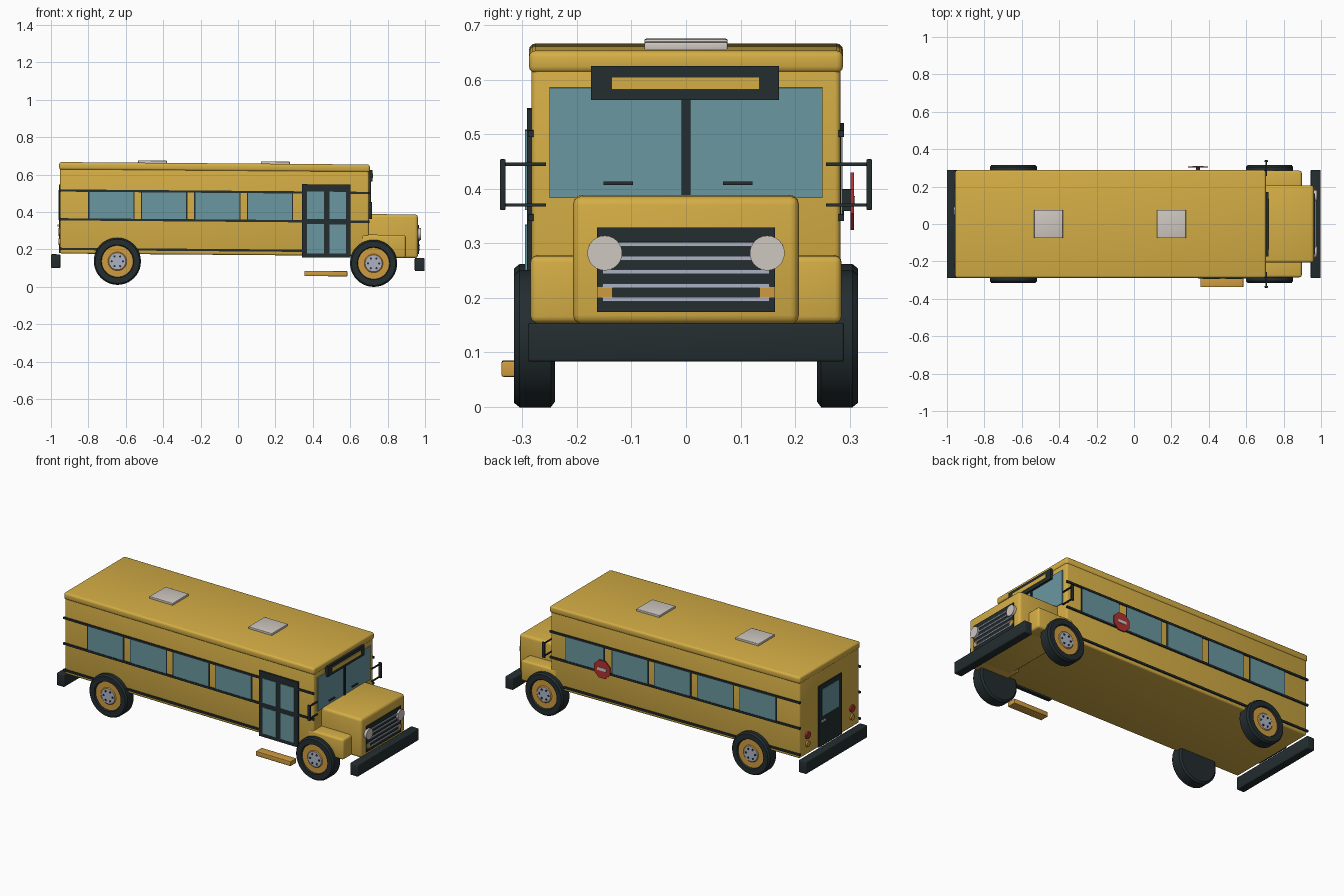
import bpy, bmesh, math
from mathutils import Matrix

if "Cube" in bpy.data.objects:
    bpy.data.objects.remove(bpy.data.objects["Cube"])


def material(name, r, g, b):
    m = bpy.data.materials.new(name)
    m.diffuse_color = (r, g, b, 1)
    m.use_nodes = True
    m.node_tree.nodes["Principled BSDF"].inputs["Base Color"].default_value = m.diffuse_color
    return m


YELLOW = material("bus yellow", .66, .42, .06)
BLACK = material("soft black", .017, .026, .029)
GLASS = material("blue glass", .144, .31, .35)
ORANGE = material("amber", .62, .33, .05)
CREAM = material("pale cream", .62, .57, .53)
SILVER = material("silver", .42, .45, .55)
RED = material("red", .45, .03, .03)
SLOPE = -.008   # the whole vehicle leans slightly towards its nose


def finish(name, bm, mats, smooth=False):
    for v in bm.verts:
        v.co.z += SLOPE * v.co.x
    bmesh.ops.recalc_face_normals(bm, faces=bm.faces)
    me = bpy.data.meshes.new(name)
    bm.to_mesh(me)
    bm.free()
    for m in mats:
        me.materials.append(m)
    ob = bpy.data.objects.new(name, me)
    bpy.context.collection.objects.link(ob)
    if smooth:
        bpy.ops.object.select_all(action='DESELECT')
        ob.select_set(True)
        bpy.context.view_layer.objects.active = ob
        bpy.ops.object.shade_smooth_by_angle(angle=math.radians(35))
    return ob


def box(name, x, y, z, mat, bevel=0):
    """Box from (min, max) pairs, with optional rounded edges."""
    bm = bmesh.new()
    bmesh.ops.create_cube(bm, size=1)
    for v in bm.verts:
        v.co = [(a + b) / 2 + c * (b - a) for (a, b), c in zip((x, y, z), v.co)]
    if bevel:
        bmesh.ops.bevel(bm, geom=bm.edges[:], offset=bevel, segments=3,
                        profile=.5, affect='EDGES')
    return finish(name, bm, [mat], bool(bevel))


def disc(name, centre, r, depth, axis, mat, sides=24, turn=0):
    bm = bmesh.new()
    bmesh.ops.create_cone(bm, cap_ends=True, segments=sides, radius1=r,
                          radius2=r, depth=depth)
    bmesh.ops.rotate(bm, verts=bm.verts, matrix=Matrix.Rotation(turn, 3, 'Z'))
    other = 'Y' if axis == 'X' else 'X'
    bmesh.ops.rotate(bm, verts=bm.verts, matrix=Matrix.Rotation(math.pi / 2, 3, other))
    bmesh.ops.translate(bm, verts=bm.verts, vec=centre)
    return finish(name, bm, [mat], sides > 8)


def wheel(name, x, side):
    # (radius, distance from the centre line): tyre, rim, then hub
    prof = [(0, .24), (.115, .24), (.126, .248), (.126, .305), (.118, .315),
            (.088, .315), (.084, .306), (.05, .306), (.045, .310), (0, .310)]
    bm = bmesh.new()
    vs = [bm.verts.new((r, d, 0)) for r, d in prof]
    es = [bm.edges.new(p) for p in zip(vs, vs[1:])]
    bmesh.ops.spin(bm, geom=vs + es, cent=(0, 0, 0), axis=(0, 1, 0),
                   angle=math.tau, steps=40)
    bmesh.ops.remove_doubles(bm, verts=bm.verts, dist=1e-5)
    for f in bm.faces:
        c = f.calc_center_median()
        r = max(math.hypot(v.co.x, v.co.z) for v in f.verts)
        if c.y > .3 and r < .0855:
            f.material_index = 2 if r < .047 else 1
    for v in bm.verts:
        v.co = (v.co.x + x, v.co.y * side, v.co.z + .131)
    finish(name, bm, [BLACK, ORANGE, SILVER], True)
    for i in range(6):
        a = i * math.tau / 6
        disc(name + "_hole", (x + .03 * math.cos(a), .311 * side, .131 + .03 * math.sin(a)),
             .006, .004, 'Y', BLACK, 8)


def side_box(name, x, side, d, z, mat, bevel=0):
    """Box on one flank; d is a pair of distances from the centre line."""
    return box(name, x, tuple(sorted((d[0] * side, d[1] * side))), z, mat, bevel)


# Main shell, roof, bonnet, fenders
box("body", (-.952, .70), (-.283, .283), (.170, .635), YELLOW, .01)
box("roof", (-.956, .705), (-.288, .288), (.618, .659), YELLOW, .012)
box("bonnet", (.68, .962), (-.207, .207), (.160, .394), YELLOW, .016)
for s in (-1, 1):
    side_box("front_fender", (.66, .897), s, (.15, .285), (.161, .284), YELLOW, .012)
for x in (-.457, .20):
    box("roof_hatch", (x - .077, x + .077), (-.076, .076), (.655, .671), CREAM, .003)

# Bumpers
box("front_bumper", (.945, .997), (-.29, .29), (.091, .162), BLACK, .005)
box("rear_bumper", (-1.0, -.95), (-.29, .29), (.092, .166), BLACK, .005)

# Wheels
for s, word in ((-1, "right"), (1, "left")):
    wheel("front_wheel_" + word, .725, s)
    wheel("rear_wheel_" + word, -.645, s)

# Flank rails and windows (the door replaces the foremost right window)
starts = [-.795, -.512, -.228, .053]
for s in (-1, 1):
    spans = [(-.957, .345), (.60, .703)] if s < 0 else [(-.957, .703)]
    for span in spans:
        for z in (.507, .353):
            side_box("window_rail", span, s, (.28, .290), (z - .006, z + .006), BLACK)
    end = .345 if s < 0 else .61
    side_box("lower_rail", (-.957, end), s, (.28, .290), (.189, .201), BLACK)
    for x in starts + ([.345] if s > 0 else []):
        w = .235 if x < .3 else .25
        side_box("window_frame", (x - .006, x + w + .006), s, (.28, .2845), (.353, .507), BLACK)
        side_box("window_glass", (x, x + w), s, (.28, .287), (.358, .502), GLASS)

# Folding entry door and step
box("entry_door", (.343, .602), (-.292, -.27), (.160, .551), BLACK)
for x in (.370, .488):
    for z in ((.182, .338), (.366, .512)):
        box("door_glass", (x, x + .09), (-.295, -.28), z, GLASS)
box("entry_step", (.355, .585), (-.338, -.283), (.060, .088), ORANGE, .003)

# Windscreen, wipers and destination board
box("windscreen", (.69, .705), (-.25, .25), (.389, .591), GLASS)
box("windscreen_post", (.69, .711), (-.008, .008), (.389, .58), BLACK)
for y in (-.124, .095):
    box("wiper", (.70, .713), (y - .027, y + .027), (.413, .419), BLACK)
box("destination_board", (.69, .718), (-.174, .171), (.569, .631), BLACK)
box("destination_panel", (.71, .722), (-.137, .135), (.588, .611), YELLOW)

# Mirrors on two arms
for s in (-1, 1):
    for z in (.451, .376):
        side_box("mirror_arm", (.703, .711), s, (.257, .336), (z - .003, z + .003), BLACK)
    side_box("mirror", (.698, .716), s, (.331, .341), (.367, .460), BLACK, .002)

# Grille, headlights and turn signals
box("grille", (.95, .967), (-.163, .163), (.182, .337), BLACK)
for i in range(5):
    z = .205 + i * .0252
    box("grille_bar", (.96, .972), (-.153, .153), (z - .004, z + .004), SILVER)
for s in (-1, 1):
    disc("headlight", (.965, .149 * s, .290), .032, .026, 'X', CREAM)
    side_box("turn_signal", (.96, .971), s, (.135, .163), (.208, .229), ORANGE)

# Rear emergency door and tail lights
box("rear_door", (-.958, -.94), (-.108, .108), (.172, .538), BLACK)
box("rear_door_glass", (-.961, -.95), (-.078, .078), (.35, .51), GLASS)
box("rear_door_handle", (-.966, -.955), (.05, .09), (.315, .325), SILVER)
for s in (-1, 1):
    disc("brake_light", (-.953, .21 * s, .285), .021, .016, 'X', RED)
    disc("rear_signal", (-.953, .21 * s, .233), .017, .016, 'X', ORANGE)

# Swing-out octagonal stop paddle on the left flank
disc("stop_paddle", (.342, .305, .380), .057, .006, 'Y', RED, 8, math.pi / 8)
box("paddle_band", (.312, .372), (.306, .310), (.371, .389), CREAM)
box("paddle_bracket", (.332, .352), (.28, .303), (.362, .402), BLACK)
